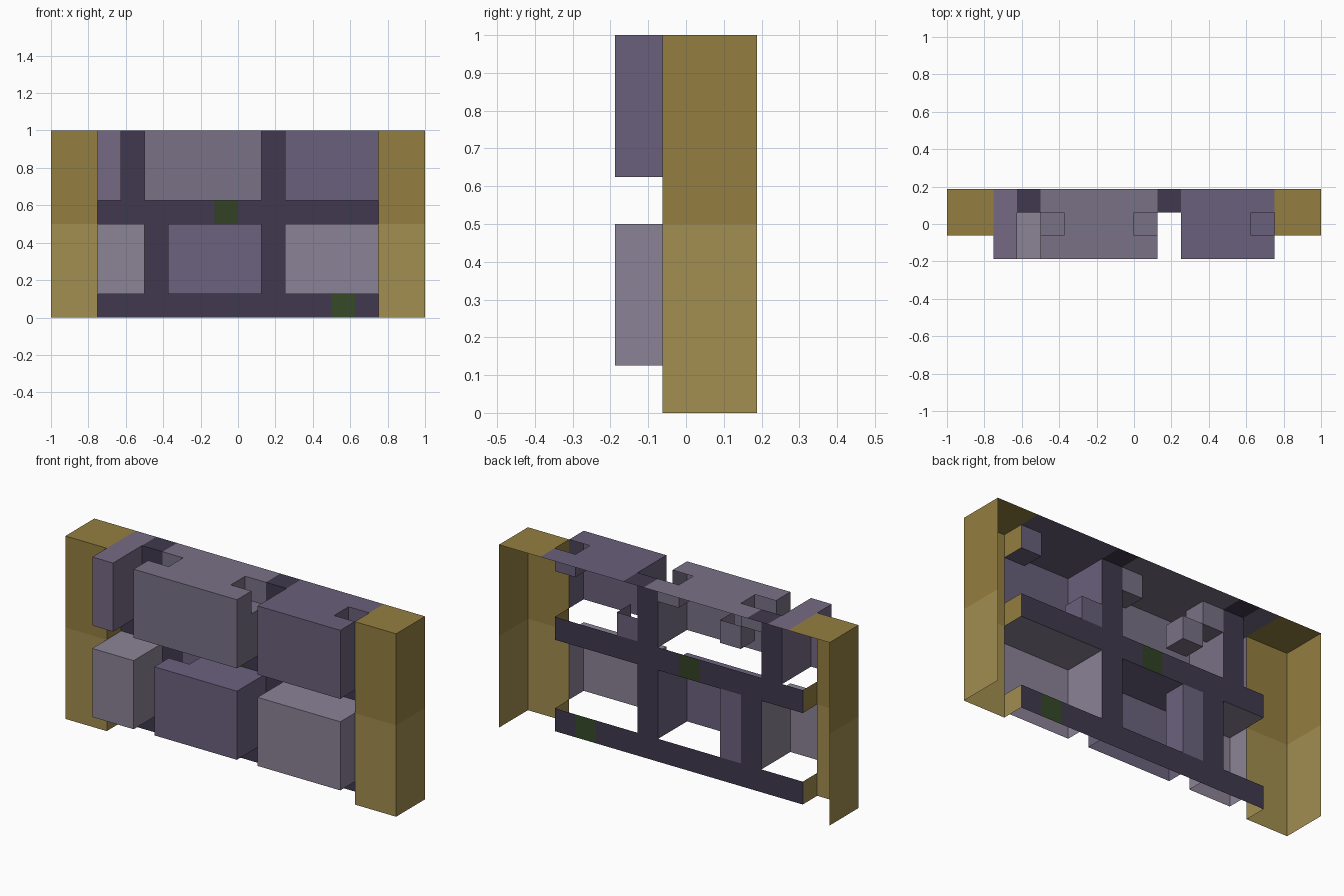
import bpy, bmesh
from math import radians

if "Cube" in bpy.data.objects:
    bpy.data.objects.remove(bpy.data.objects["Cube"])

U = 0.125                      # block size
ORIGIN = (-1.0, -0.1875, 0.0)

# part: (x range, y range, z range) in blocks, sRGB colour
PARTS = {
    "mortar":             ((2, 14), (2, 3), (0, 8), (64, 57, 78)),
    "left_post_lower":    ((0, 2), (1, 3), (0, 4), (162, 142, 80)),
    "left_post_upper":    ((0, 2), (1, 3), (4, 8), (148, 127, 64)),
    "right_post_lower":   ((14, 16), (1, 3), (0, 4), (162, 142, 80)),
    "right_post_upper":   ((14, 16), (1, 3), (4, 8), (148, 127, 64)),
    "upper_left_brick":   ((2, 3), (0, 3), (5, 8), (118, 106, 132)),
    "upper_middle_brick": ((4, 9), (0, 3), (5, 8), (121, 113, 134)),
    "upper_right_brick":  ((10, 14), (0, 3), (5, 8), (105, 96, 123)),
    "lower_left_brick":   ((2, 4), (0, 3), (1, 4), (140, 131, 149)),
    "lower_middle_brick": ((5, 9), (0, 3), (1, 4), (108, 98, 127)),
    "lower_right_brick":  ((10, 14), (0, 3), (1, 4), (139, 130, 150)),
    "moss_upper":         ((7, 8), (2, 3), (4, 5), (50, 66, 36)),
    "moss_lower":         ((12, 13), (2, 3), (0, 1), (54, 74, 40)),
}
# blocks chipped out behind the brick fronts
CHIPS = [(4, 1, 7), (8, 1, 7), (13, 1, 7), (5, 1, 6), (10, 1, 5),
         (5, 1, 1), (5, 1, 2), (5, 1, 3)]

# later parts replace earlier ones where they overlap
grid = {}
for name, (xs, ys, zs, _) in PARTS.items():
    for i in range(*xs):
        for j in range(*ys):
            for k in range(*zs):
                grid[i, j, k] = name
for c in CHIPS:
    del grid[c]

# the facade only has side, front and top faces (open back and underside)
SIDES = {
    (1, 0, 0):  [(1, 0, 0), (1, 1, 0), (1, 1, 1), (1, 0, 1)],
    (-1, 0, 0): [(0, 1, 0), (0, 0, 0), (0, 0, 1), (0, 1, 1)],
    (0, -1, 0): [(0, 0, 0), (1, 0, 0), (1, 0, 1), (0, 0, 1)],
    (0, 0, 1):  [(0, 0, 1), (1, 0, 1), (1, 1, 1), (0, 1, 1)],
}


def linear(c):
    c /= 255
    return c / 12.92 if c <= 0.04045 else ((c + 0.055) / 1.055) ** 2.4


def build(name, colour):
    bm = bmesh.new()
    for cell, owner in grid.items():
        if owner != name:
            continue
        for d, corners in SIDES.items():
            if tuple(a + b for a, b in zip(cell, d)) in grid:
                continue
            bm.faces.new([bm.verts.new([o + U * (a + b) for o, a, b in zip(ORIGIN, cell, p)])
                          for p in corners])
    bmesh.ops.remove_doubles(bm, verts=bm.verts, dist=1e-4)
    bmesh.ops.dissolve_limit(bm, angle_limit=radians(1), verts=bm.verts, edges=bm.edges)
    mesh = bpy.data.meshes.new(name)
    bm.to_mesh(mesh)
    bm.free()
    mat = bpy.data.materials.new(name + "_colour")
    mat.diffuse_color = [linear(c) for c in colour] + [1.0]
    mat.use_nodes = True
    mat.node_tree.nodes["Principled BSDF"].inputs["Base Color"].default_value = mat.diffuse_color
    mesh.materials.append(mat)
    bpy.context.collection.objects.link(bpy.data.objects.new(name, mesh))


for part, spec in PARTS.items():
    build(part, spec[3])
